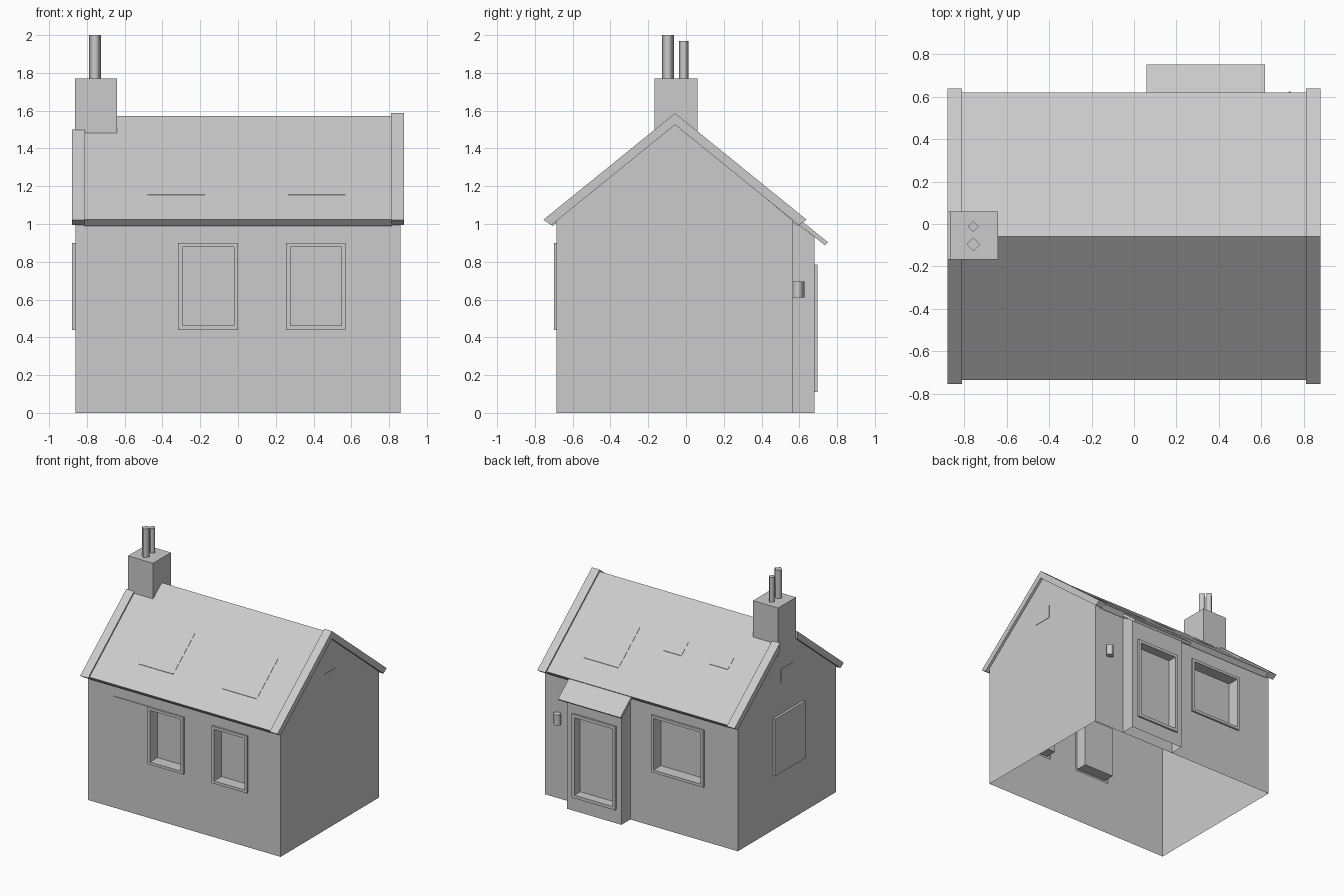
import bpy, bmesh, math

if "Cube" in bpy.data.objects:
    bpy.data.objects.remove(bpy.data.objects["Cube"])

mat = bpy.data.materials.new("plain_grey")
mat.diffuse_color = (0.6, 0.6, 0.6, 1)
mat.use_nodes = True
mat.node_tree.nodes["Principled BSDF"].inputs["Base Color"].default_value = mat.diffuse_color

YC, SLOPE = -0.058, 0.81      # ridge position and roof pitch
XW, YF, YB = 0.86, -0.685, 0.567   # wall planes


def finish(name, bm, fix=True):
    if fix:
        bmesh.ops.recalc_face_normals(bm, faces=bm.faces)
    me = bpy.data.meshes.new(name)
    bm.to_mesh(me)
    bm.free()
    me.materials.append(mat)
    ob = bpy.data.objects.new(name, me)
    bpy.context.collection.objects.link(ob)
    return ob


def prism(name, pts, x0, x1):
    """Extrude a (y, z) outline along x."""
    bm = bmesh.new()
    a = [bm.verts.new((x0, y, z)) for y, z in pts]
    b = [bm.verts.new((x1, y, z)) for y, z in pts]
    bm.faces.new(a)
    bm.faces.new(b[::-1])
    for i in range(len(pts)):
        j = (i + 1) % len(pts)
        bm.faces.new((a[i], b[i], b[j], a[j]))
    return finish(name, bm)


def box(name, x0, x1, y0, y1, z0, z1):
    return prism(name, [(y0, z0), (y1, z0), (y1, z1), (y0, z1)], x0, x1)


def wall(name, x0, x1, top, y, out, hole):
    """Upright sheet facing out (+1/-1 in y) with one rectangular hole."""
    hx0, hx1, hz0, hz1 = hole
    bm = bmesh.new()
    for a, b, c, d in ((x0, hx0, 0, top), (hx1, x1, 0, top),
                       (hx0, hx1, 0, hz0), (hx0, hx1, hz1, top)):
        v = [bm.verts.new(p) for p in ((a, y, c), (b, y, c), (b, y, d), (a, y, d))]
        bm.faces.new(v if out < 0 else v[::-1])
    bmesh.ops.remove_doubles(bm, verts=bm.verts, dist=1e-5)
    return finish(name, bm, False)


def recess(name, x0, x1, z0, z1, y, out, depth=0.08, rim=0.022):
    """Raised frame lofted into a sunken pane."""
    bm = bmesh.new()
    rings = []
    for inset, off in ((0, 0), (0, 0.015), (rim, 0.015), (rim, -depth)):
        yy = y + out * off
        rings.append([bm.verts.new(p) for p in (
            (x0 + inset, yy, z0 + inset), (x1 - inset, yy, z0 + inset),
            (x1 - inset, yy, z1 - inset), (x0 + inset, yy, z1 - inset))])
    for a, b in zip(rings, rings[1:]):
        for i in range(4):
            j = (i + 1) % 4
            f = (a[i], a[j], b[j], b[i])
            bm.faces.new(f if out < 0 else f[::-1])
    bm.faces.new(rings[-1] if out < 0 else rings[-1][::-1])
    return finish(name, bm, False)


def pot(name, x, y, z0, z1, r):
    """Four-sided smooth-shaded post."""
    bm = bmesh.new()
    bmesh.ops.create_cone(bm, cap_ends=True, segments=4, radius1=r, radius2=r, depth=z1 - z0)
    for v in bm.verts:
        v.co = (round(v.co.x / r) * r + x, round(v.co.y / r) * r + y, v.co.z + (z0 + z1) / 2)
    for f in bm.faces:
        f.smooth = abs(f.normal.z) < 0.5
    return finish(name, bm)


def slope(y, apex):
    return apex - SLOPE * abs(y - YC)


def chevron(outer, inner, eo, ei):
    """Pitched strip outline; eo and ei are half widths of top and underside."""
    return [(YC - eo, outer - SLOPE * eo), (YC, outer), (YC + eo, outer - SLOPE * eo),
            (YC + ei, inner - SLOPE * ei), (YC, inner), (YC - ei, inner - SLOPE * ei)]


# walls: open-bottomed shell
EAVE = slope(YF, 1.525)
gable = [(YF, 0), (YB, 0), (YB, EAVE), (YC, 1.53), (YF, EAVE)]
for side, nm in ((1, "right"), (-1, "left")):
    bm = bmesh.new()
    v = [bm.verts.new((side * XW, y, z)) for y, z in gable]
    bm.faces.new(v if side > 0 else v[::-1])
    finish(nm + "_gable_wall", bm, False)

front = [(-0.317, 0.0, 0.44, 0.90), (0.255, 0.57, 0.44, 0.90)]
back_win = (-0.56, -0.095, 0.44, 0.90)
door = (0.146, 0.535, 0.11, 0.785)
wall("front_wall_left", -XW, 0.13, EAVE, YF, -1, front[0])
wall("front_wall_right", 0.13, XW, EAVE, YF, -1, front[1])
wall("back_wall", -XW, XW, EAVE, YB, 1, back_win)

# windows, door and side panels
for i, w in enumerate(front):
    recess("front_window_%d" % (i + 1), *w, YF, -1)
recess("back_window", *back_win, YB, 1)
box("front_shutter_panel", -0.635, -0.317, YF - 0.005, YF, 0.44, 0.90)
box("left_wall_panel", -0.88, -XW, -0.265, 0.12, 0.44, 0.90)
for s, nm in ((1, "right"), (-1, "left")):
    xs = sorted((s * XW, s * (XW + 0.003)))
    box(nm + "_gable_vent", *xs, -0.135, 0.022, 1.15, 1.26)

# porch
PX0, PX1, PY = 0.10, 0.585, 0.68
ptop = slope(PY, 1.53)
wall("porch_front", PX0, PX1, ptop, PY, 1, door)
recess("porch_door", *door, PY, 1, 0.06, 0.025)
for x, nm in ((PX0, "left"), (PX1, "right")):
    bm = bmesh.new()
    v = [bm.verts.new((x, y, z)) for y, z in ((YB, 0), (PY, 0), (PY, ptop), (YB, EAVE))]
    bm.faces.new(v if x > 0.3 else v[::-1])
    finish("porch_wall_" + nm, bm, False)
prism("porch_roof", [(0.60, slope(0.60, 1.559)), (0.752, slope(0.752, 1.559)),
                     (0.735, slope(0.735, 1.53)), (0.585, slope(0.585, 1.53))], 0.06, 0.617)
pot("wall_lamp", 0.735, 0.592, 0.61, 0.695, 0.035)

# main roof and gable boards
prism("main_roof", chevron(1.572, 1.515, 0.678, 0.648), -0.815, 0.815)
board = chevron(1.587, 1.525, 0.697, 0.655)
prism("right_gable_board", board, 0.81, 0.88)
for s, cut, nm in ((-1, -0.165, "front"), (1, 0.058, "back")):
    i, j = (0, 5) if s < 0 else (2, 3)
    prism("left_gable_board_" + nm, [board[i], (cut, slope(cut, 1.587)),
                                     (cut, slope(cut, 1.525)), board[j]], -0.88, -0.81)

# skylight plates lying on the roof
lights = [(-0.48, -0.175, -0.575, -0.30), (0.265, 0.57, -0.575, -0.30),
          (0.27, 0.58, 0.20, 0.475), (-0.58, -0.415, 0.205, 0.295), (-0.165, 0.0, 0.205, 0.295)]
for n, (x0, x1, y0, y1) in enumerate(lights):
    prism("skylight_%d" % (n + 1), [(y0, slope(y0, 1.572)), (y1, slope(y1, 1.572)),
                                    (y1, slope(y1, 1.575)), (y0, slope(y0, 1.575))], x0, x1)

# chimney with two pots
box("chimney_stack", -0.864, -0.64, -0.168, 0.06, 1.38, 1.77)
pot("tall_chimney_pot", -0.757, -0.096, 1.76, 2.0, 0.032)
pot("short_chimney_pot", -0.757, -0.012, 1.76, 1.97, 0.026)
